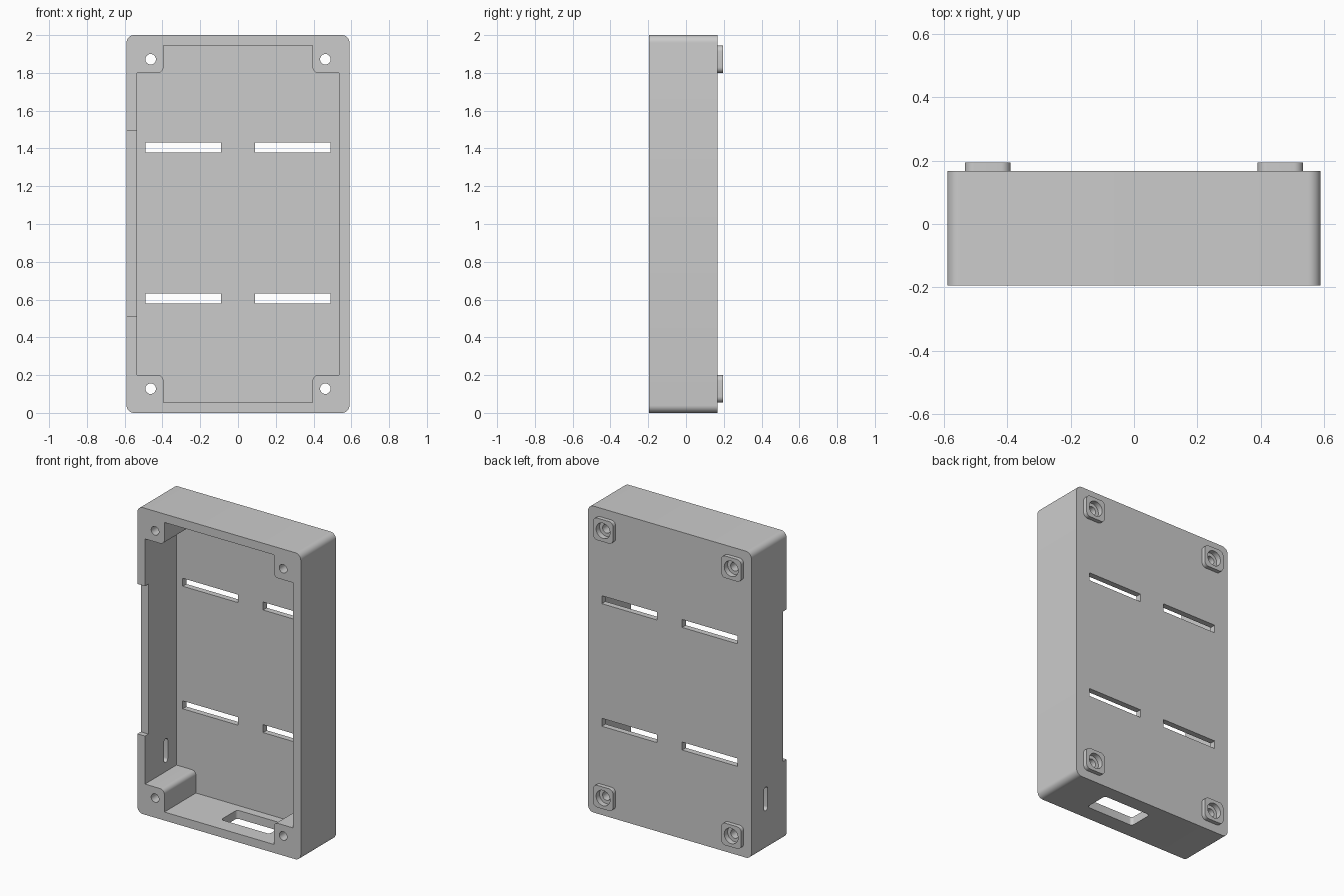
import bpy, bmesh, math
from mathutils import Vector

if "Cube" in bpy.data.objects:
    bpy.data.objects.remove(bpy.data.objects["Cube"], do_unlink=True)

grey = bpy.data.materials.new("light grey plastic")
grey.use_nodes = True
grey.diffuse_color = (0.6, 0.6, 0.6, 1)
grey.node_tree.nodes["Principled BSDF"].inputs["Base Color"].default_value = (0.6, 0.6, 0.6, 1)

W, FRONT, BACK = 0.59, -0.195, 0.168
WALL = 0.055
HOLE_X, HOLE_Z = 0.4625, 0.872      # screw offsets from the centre
SIDES = [(sx, sz) for sx in (-1, 1) for sz in (-1, 1)]


def rounded(corners, steps=8):
    """Outline from (u, v, radius) corners, with an arc at each radius."""
    out = []
    for i, (u, v, r) in enumerate(corners):
        p = Vector((u, v))
        if r == 0:
            out.append(p)
            continue
        a = (Vector(corners[i - 1][:2]) - p).normalized()
        b = (Vector(corners[(i + 1) % len(corners)][:2]) - p).normalized()
        c = p + (a + b) * r
        for k in range(steps + 1):
            t = k / steps * math.pi / 2
            out.append(c - b * r * math.cos(t) - a * r * math.sin(t))
    return out


def rect(u0, u1, v0, v1, r=0):
    return rounded([(u0, v0, r), (u1, v0, r), (u1, v1, r), (u0, v1, r)])


def circle(u, v, r, n=32):
    return [Vector((u + r * math.cos(k * math.tau / n), v + r * math.sin(k * math.tau / n)))
            for k in range(n)]


def prism(name, outline, lo, hi, axis="y"):
    """Extrude an outline along an axis."""
    place = {"x": lambda u, v, d: (d, u, v),
             "y": lambda u, v, d: (u, d, v),
             "z": lambda u, v, d: (u, v, d)}[axis]
    bm = bmesh.new()
    face = bm.faces.new([bm.verts.new(place(p.x, p.y, lo)) for p in outline])
    ext = bmesh.ops.extrude_face_region(bm, geom=[face])
    verts = [g for g in ext["geom"] if isinstance(g, bmesh.types.BMVert)]
    bmesh.ops.translate(bm, verts=verts, vec=place(0, 0, hi - lo))
    bmesh.ops.recalc_face_normals(bm, faces=bm.faces)
    mesh = bpy.data.meshes.new(name)
    bm.to_mesh(mesh)
    bm.free()
    mesh.materials.append(grey)
    ob = bpy.data.objects.new(name, mesh)
    bpy.context.collection.objects.link(ob)
    return ob


def combine(target, tool, operation="DIFFERENCE"):
    mod = target.modifiers.new("cut", "BOOLEAN")
    mod.operation, mod.solver, mod.object = operation, "EXACT", tool
    bpy.context.view_layer.objects.active = target
    bpy.ops.object.modifier_apply(modifier=mod.name)
    bpy.data.objects.remove(tool, do_unlink=True)


# Outer shell, rounded at its four long corners
case = prism("enclosure_case", rect(-W, W, 0, 2, 0.04), FRONT, BACK)

# Cavity, leaving a rounded screw post in each corner
x1, z1, px, pz = W - WALL, 1 - WALL, 0.395, 0.8
corners = []
for sx, sz in ((1, 1), (-1, 1), (-1, -1), (1, -1)):
    post = [(sx * x1, 1 + sz * pz, 0), (sx * px, 1 + sz * pz, 0.03), (sx * px, 1 + sz * z1, 0)]
    corners += post if sx * sz > 0 else post[::-1]
combine(case, prism("cavity", rounded(corners), FRONT - 0.1, 0.13))

# Screw feet on the back, with counterbored screw holes
for sx, sz in SIDES:
    cx, cz, h = sx * HOLE_X, 1 + sz * HOLE_Z, 0.072
    combine(case, prism("foot", rect(cx - h, cx + h, cz - h, cz + h, 0.03), 0.15, 0.195), "UNION")
for sx, sz in SIDES:
    cx, cz = sx * HOLE_X, 1 + sz * HOLE_Z
    combine(case, prism("screw_hole", circle(cx, cz, 0.028), FRONT - 0.1, 0.3))
    combine(case, prism("counterbore", circle(cx, cz, 0.05), 0.16, 0.3))

# Strap slots through the back panel
for sx in (-1, 1):
    for z in (0.605, 1.405):
        combine(case, prism("strap_slot", rect(sx * 0.29 - 0.2, sx * 0.29 + 0.2,
                                               z - 0.026, z + 0.026), 0.1, 0.25))

# Shallow notch in the front rim, on the right wall
combine(case, prism("rim_notch", rect(FRONT - 0.1, FRONT + 0.035, 0.513, 1.492), -0.7, -0.5, "x"))

# Small round-ended slot in the right wall
combine(case, prism("side_slot", rect(0, 0.04, 0.26, 0.415, 0.0199), -0.7, -0.5, "x"))

# Port opening in the bottom wall
combine(case, prism("bottom_port", rect(-0.06, 0.29, -0.09, 0.075, 0.02), -0.1, 0.1, "z"))

# Smooth shading on the rounded corners only
bpy.ops.object.select_all(action="DESELECT")
case.select_set(True)
bpy.context.view_layer.objects.active = case
bpy.ops.object.shade_smooth_by_angle(angle=math.radians(30))
